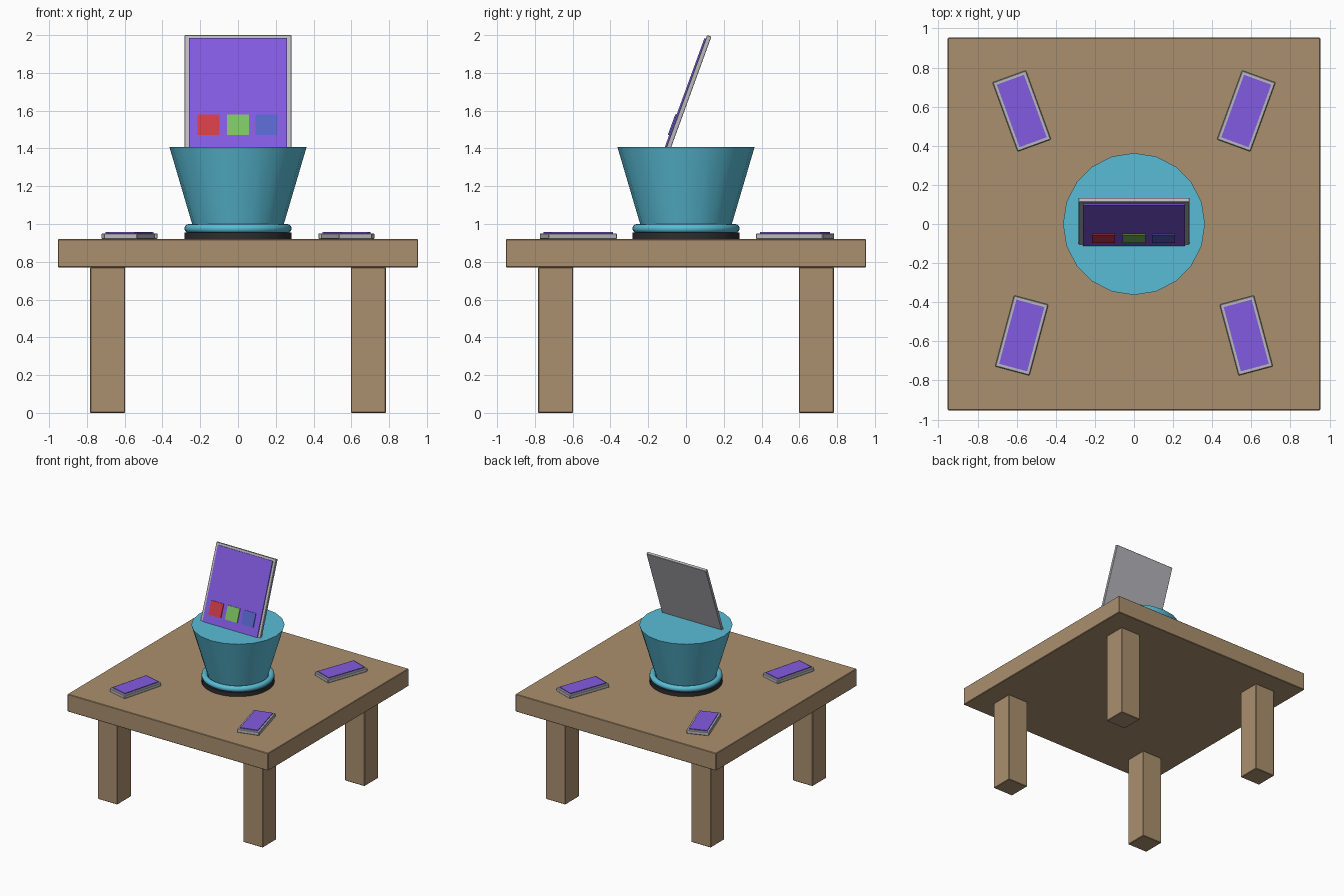
import bpy
from math import radians
from mathutils import Matrix, Vector

if "Cube" in bpy.data.objects:
    bpy.data.objects.remove(bpy.data.objects["Cube"], do_unlink=True)


def material(name, *srgb):
    linear = [((c + 0.055) / 1.055) ** 2.4 for c in srgb] + [1]
    mat = bpy.data.materials.new(name)
    mat.use_nodes = True
    mat.diffuse_color = linear
    mat.node_tree.nodes["Principled BSDF"].inputs["Base Color"].default_value = linear
    return mat


wood = material("wood", 0.67, 0.565, 0.435)
teal = material("teal", 0.35, 0.74, 0.84)
black = material("black rubber", 0.18, 0.18, 0.19)
grey = material("grey casing", 0.73, 0.73, 0.75)
purple = material("purple screen", 0.51, 0.355, 0.88)
red = material("red button", 0.82, 0.23, 0.28)
green = material("green button", 0.48, 0.76, 0.39)
blue = material("blue button", 0.34, 0.40, 0.79)


def finish(name, mat, smooth=False):
    obj = bpy.context.object
    obj.name = name
    obj.data.materials.append(mat)
    if smooth:
        bpy.ops.object.shade_smooth_by_angle(angle=radians(35))
    return obj


def box(name, mat, low, high, place=Matrix(), bevel=0.0):
    """Box between two corners, then moved by a placement matrix."""
    low, high = Vector(low), Vector(high)
    bpy.ops.mesh.primitive_cube_add(size=1)
    obj = finish(name, mat)
    obj.data.transform(Matrix.Translation((low + high) / 2) @ Matrix.Diagonal((*(high - low), 1)))
    obj.matrix_world = place
    if bevel:
        mod = obj.modifiers.new("soft edges", "BEVEL")
        mod.width = bevel
        mod.segments = 1
    return obj


# Table
HALF, TOP, UNDER = 0.953, 0.92, 0.77
box("table_top", wood, (-HALF, -HALF, UNDER), (HALF, HALF, TOP), bevel=0.004)
for side, sx in (("left", 1), ("right", -1)):
    for end, sy in (("front", -1), ("back", 1)):
        box(f"{end}_{side}_leg", wood, (-0.093, -0.093, 0), (0.093, 0.093, UNDER),
            Matrix.Translation((sx * 0.69, sy * 0.69, 0)), bevel=0.004)

# Small handsets lying on the table
for side, sx in (("left", 1), ("right", -1)):
    for end, y, angle in (("front", -0.57, 15), ("back", 0.578, -20)):
        place = Matrix.Translation((sx * 0.574, y, TOP)) @ Matrix.Rotation(radians(sx * angle), 4, "Z")
        box(f"{end}_{side}_handset", grey, (-0.091, -0.188, 0), (0.091, 0.188, 0.031), place, bevel=0.004)
        box(f"{end}_{side}_handset_screen", purple, (-0.074, -0.17, 0.03), (0.074, 0.17, 0.038), place)

# Round stand: foot, ring and tapered body
bpy.ops.mesh.primitive_cylinder_add(vertices=32, radius=0.284, depth=0.034, location=(0, 0, 0.937))
finish("stand_foot", black, True)
bpy.ops.mesh.primitive_torus_add(major_radius=0.26, minor_radius=0.024, major_segments=48,
                                 minor_segments=12, location=(0, 0, 0.976))
finish("stand_ring", teal, True)
bpy.ops.mesh.primitive_cone_add(vertices=20, radius1=0.231, radius2=0.363, depth=0.447,
                                location=(0, 0, 1.1835))
finish("stand_body", teal, True)

# Tilted tablet, measured down from its top front edge
tilt = Matrix.Translation((0, 0.112, 2.0)) @ Matrix.Rotation(radians(-20), 4, "X")
box("tablet", grey, (-0.283, 0, -0.68), (0.283, 0.024, 0), tilt, bevel=0.002)
box("tablet_screen", purple, (-0.26, -0.008, -0.66), (0.26, 0.001, -0.02), tilt)
for name, mat, x in (("red", red, -0.156), ("green", green, 0), ("blue", blue, 0.151)):
    box(f"{name}_button", mat, (x - 0.058, -0.015, -0.567), (x + 0.058, -0.007, -0.452), tilt)
